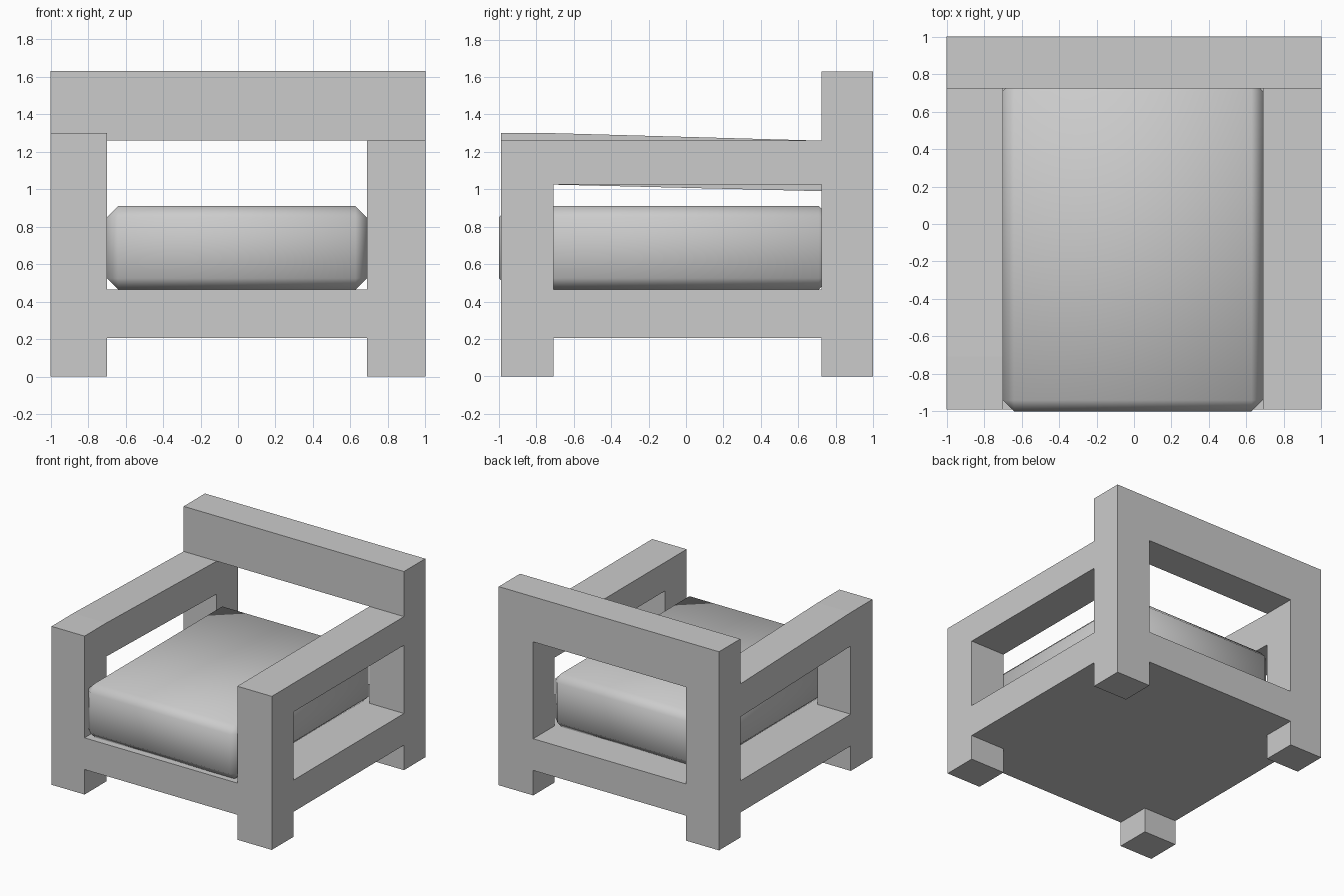
import bpy, bmesh

if "Cube" in bpy.data.objects:
    bpy.data.objects.remove(bpy.data.objects["Cube"])

# Grid lines that every beam of the frame snaps to
XS = [-1.0, -0.70, 0.687, 1.0]
YS = [-0.99, -0.708, 0.724, 1.0]
ZS = [0.0, 0.205, 0.465, 1.025, 1.26, 1.63]


def solid(i, j, k):
    """True where the frame fills grid cell (i, j, k)."""
    if not (0 <= i < 3 and 0 <= j < 3 and 0 <= k < 5):
        return False
    side = i != 1
    seat_base = k == 1
    front_leg = side and j == 0 and k <= 3
    back_leg = side and j == 2
    armrest = side and k == 3
    back_rail = j == 2 and k == 4
    return seat_base or front_leg or back_leg or armrest or back_rail


def point(i, j, k):
    """Grid corner; the left armrest slopes gently down to the back."""
    z = ZS[k]
    if i <= 1 and k == 4 and j <= 1:
        z = 1.30
    if i <= 1 and k == 3 and j >= 2:
        z = 0.99
    return XS[i], YS[j], z


def add_object(name, bm):
    mesh = bpy.data.meshes.new(name)
    bm.to_mesh(mesh)
    bm.free()
    obj = bpy.data.objects.new(name, mesh)
    bpy.context.collection.objects.link(obj)
    return obj


# Chair frame: legs, seat base, armrests and back rail as one closed shell
bm = bmesh.new()
verts = {}


def vert(c):
    if c not in verts:
        verts[c] = bm.verts.new(point(*c))
    return verts[c]


for cell in [(i, j, k) for i in range(3) for j in range(3) for k in range(5)]:
    if not solid(*cell):
        continue
    for axis in range(3):
        for step in (0, 1):
            neighbour = list(cell)
            neighbour[axis] += 2 * step - 1
            if solid(*neighbour):
                continue
            u, v = (axis + 1) % 3, (axis + 2) % 3
            ring = []
            for du, dv in ((0, 0), (1, 0), (1, 1), (0, 1)):
                c = list(cell)
                c[axis] += step
                c[u] += du
                c[v] += dv
                ring.append(vert(tuple(c)))
            bm.faces.new(ring if step else ring[::-1])
add_object("chair_frame", bm)

# Seat cushion: block with one chamfer on every edge, shaded smooth
bm = bmesh.new()
bmesh.ops.create_cube(bm, size=1)
lo, hi = (-0.70, -1.0, 0.465), (0.687, 0.77, 0.91)
for v in bm.verts:
    v.co = [(a + b) / 2 + c * (b - a) for a, b, c in zip(lo, hi, v.co)]
bmesh.ops.bevel(bm, geom=bm.edges[:], offset=0.06, segments=1, affect='EDGES')
for f in bm.faces:
    f.smooth = True
add_object("seat_cushion", bm)
